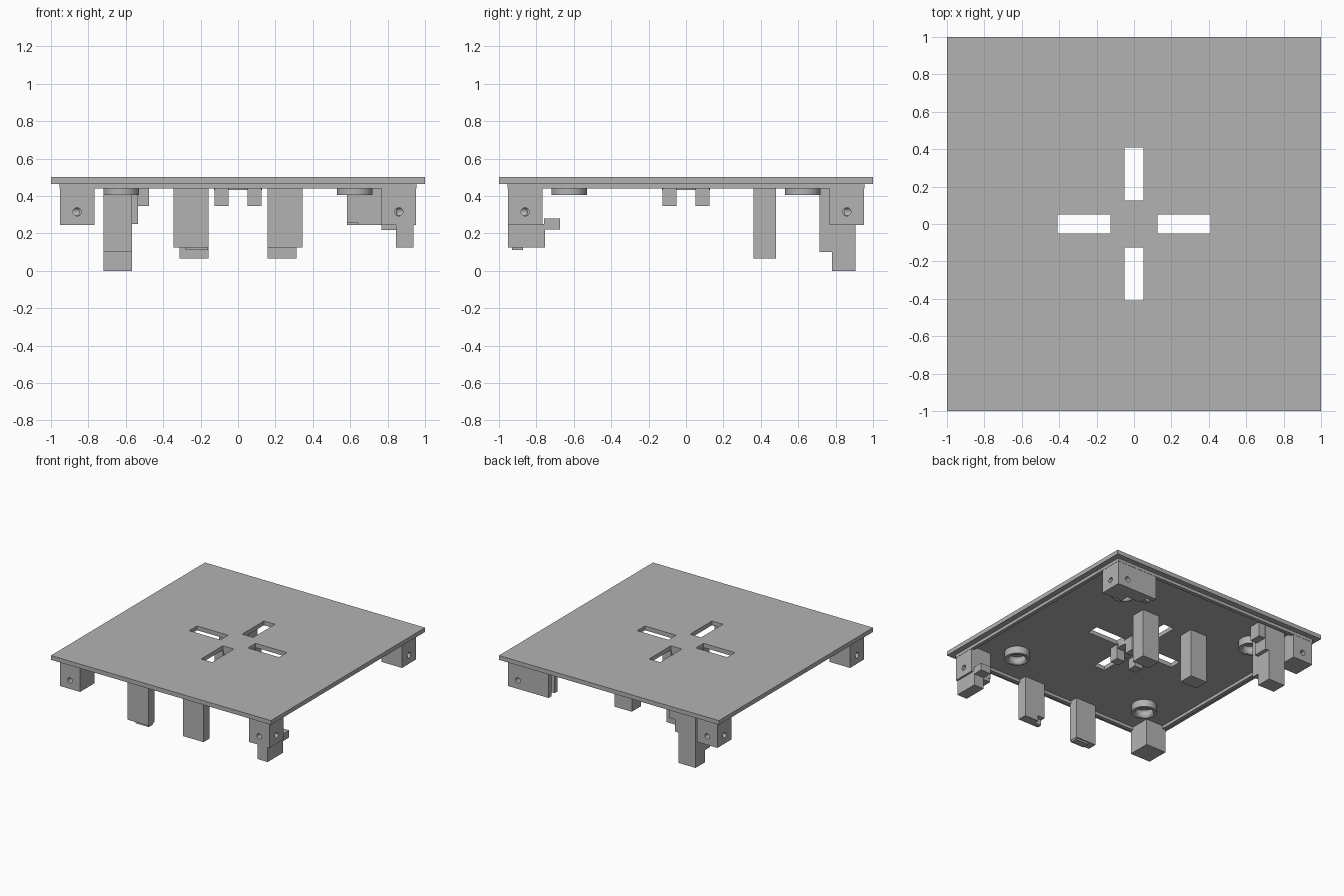
import bpy
import math

cube = bpy.data.objects.get("Cube")
if cube:
    bpy.data.objects.remove(cube, do_unlink=True)

grey = bpy.data.materials.new("plain grey")
grey.use_nodes = True
COLOUR = (0.45, 0.45, 0.45, 1)
grey.diffuse_color = COLOUR
grey.node_tree.nodes["Principled BSDF"].inputs["Base Color"].default_value = COLOUR

TOP = 0.465  # underside of the deck


def finish(name):
    ob = bpy.context.object
    ob.name = name
    ob.data.materials.append(grey)
    return ob


def box(name, x, y, z):
    """Box from (low, high) ranges on each axis."""
    bpy.ops.mesh.primitive_cube_add(size=1, location=[sum(r) / 2 for r in (x, y, z)])
    ob = bpy.context.object
    ob.scale = [r[1] - r[0] for r in (x, y, z)]
    bpy.ops.object.transform_apply(location=False, rotation=False, scale=True)
    return finish(name)


def cylinder(name, radius, depth, centre, turn=(0, 0, 0), sides=40):
    bpy.ops.mesh.primitive_cylinder_add(vertices=sides, radius=radius, depth=depth,
                                        location=centre, rotation=turn)
    bpy.ops.object.shade_smooth_by_angle(angle=math.radians(35))
    return finish(name)


def cut(target, cutter):
    """Subtract the cutter from the target, then drop the cutter."""
    mod = target.modifiers.new("cut", 'BOOLEAN')
    mod.operation = 'DIFFERENCE'
    mod.solver = 'EXACT'
    mod.object = cutter
    bpy.context.view_layer.objects.active = target
    bpy.ops.object.modifier_apply(modifier=mod.name)
    bpy.data.objects.remove(cutter, do_unlink=True)


def span(a, b, sign):
    return tuple(sorted((a * sign, b * sign)))


# Deck with four slots in a cross
deck = box("deck", (-1, 1), (-1, 1), (TOP, 0.5))
for s in (-1, 1):
    long, short = span(0.125, 0.408, s), (-0.05, 0.05)
    cut(deck, box("slot_cutter", long, short, (0.4, 0.6)))
    cut(deck, box("slot_cutter", short, long, (0.4, 0.6)))

# Thin rim under the deck
rim = box("rim", (-0.955, 0.955), (-0.955, 0.955), (0.44, TOP))
cut(rim, box("rim_cutter", (-0.925, 0.925), (-0.925, 0.925), (0.4, 0.6)))

# Corner blocks with blind screw holes, magnet rings and centre posts
for sx, side in ((-1, "right"), (1, "left")):
    for sy, end in ((-1, "front"), (1, "back")):
        tag = f"{end}_{side}"
        block = box("corner_block_" + tag, span(0.768, 0.953, sx),
                    span(0.768, 0.953, sy), (0.245, TOP))
        for centre, turn in (((0.92 * sx, 0.86 * sy, 0.315), (0, math.pi / 2, 0)),
                             ((0.86 * sx, 0.92 * sy, 0.315), (math.pi / 2, 0, 0))):
            cut(block, cylinder("hole_cutter", 0.022, 0.14, centre, turn, 20))

        spot = (0.625 * sx, 0.625 * sy)
        ring = cylinder("ring_" + tag, 0.095, TOP - 0.405, (*spot, (TOP + 0.405) / 2))
        cut(ring, cylinder("ring_cutter", 0.068, 0.3, (*spot, 0.43)))

        box("centre_post_" + tag, span(0.05, 0.125, sx), span(0.05, 0.125, sy),
            (0.345, TOP))

cylinder("centre_disc", 0.127, TOP - 0.432, (0, 0, (TOP + 0.432) / 2))

# Four support legs
for s, side in ((-1, "right"), (1, "left")):
    box("back_leg_" + side, span(0.157, 0.312, s), (0.36, 0.48), (0.065, TOP))
    leg = box("front_leg_" + side, span(0.157, 0.345, s), (-0.94, -0.862), (0.125, TOP))
    if s > 0:
        cut(leg, box("notch_cutter", (0.1, 0.22), (-0.9, -0.8), (0.1, 0.17)))
    else:
        box("front_leg_lip", (-0.28, -0.16), (-0.93, -0.872), (0.11, 0.125))

# Front left corner: lower foot and short bar
box("corner_foot", (0.845, 0.937), (-0.953, -0.755), (0.125, 0.25))
box("corner_bar", (0.845, 0.937), (-0.76, -0.675), (0.22, 0.28))
box("corner_bar_inner", (0.768, 0.85), (-0.9, -0.77), (0.217, 0.25))

# Back left corner: side extension ending in two prongs
box("side_extension", (0.645, 0.77), (0.84, 0.953), (0.245, TOP))
box("prong_outer", (0.582, 0.65), (0.915, 0.953), (0.245, TOP))
box("prong_inner", (0.582, 0.65), (0.84, 0.875), (0.255, TOP))

# Back right: tall stepped leg with side steps
box("tall_leg", (-0.72, -0.567), (0.715, 0.905), (0.1, TOP))
box("tall_leg_foot", (-0.72, -0.567), (0.78, 0.905), (0, 0.1))
box("tall_leg_step", (-0.57, -0.535), (0.78, 0.905), (0.25, TOP))
box("tall_leg_upper_step", (-0.54, -0.475), (0.8, 0.9), (0.345, TOP))
